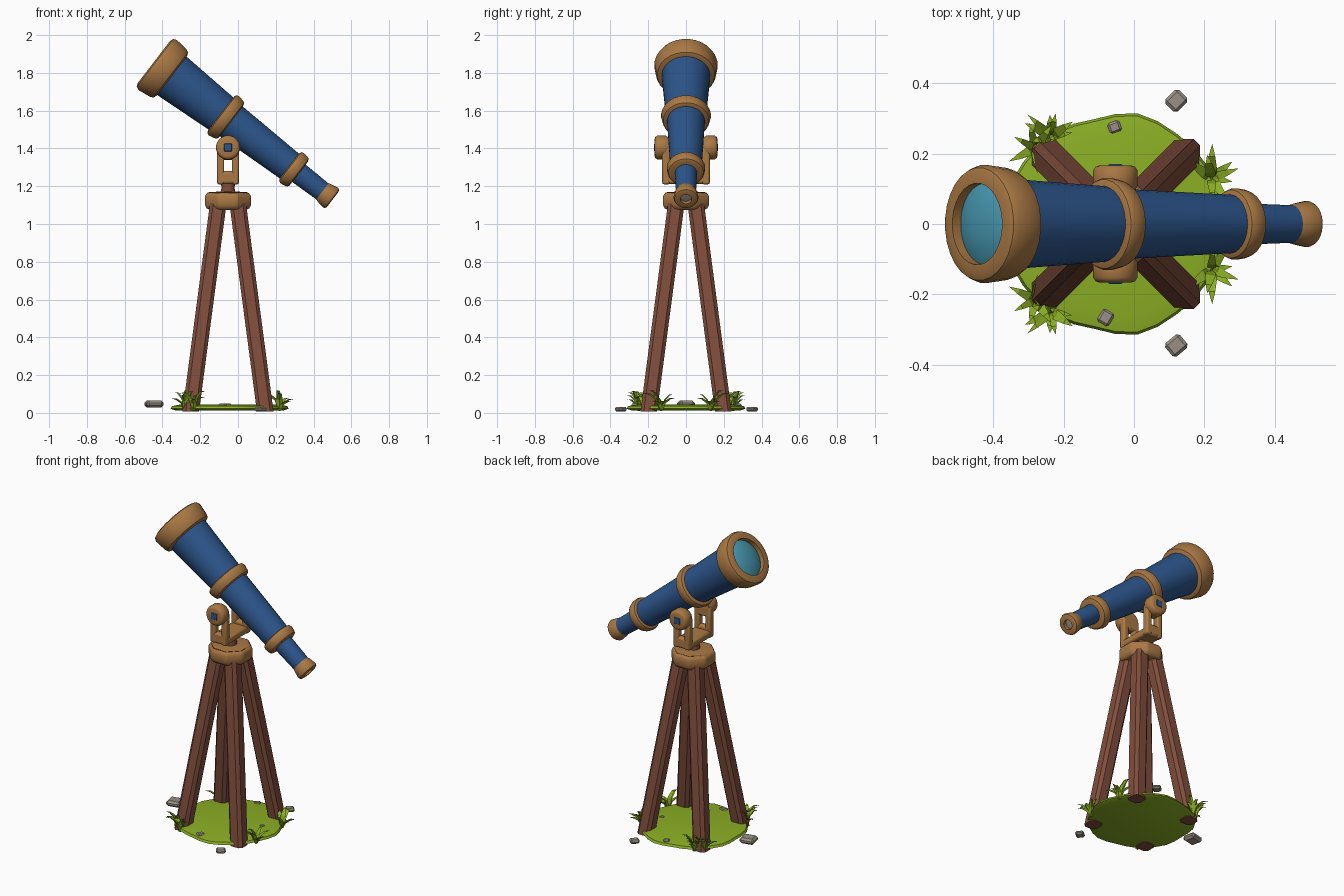
import bpy, bmesh, math, random
from mathutils import Matrix, Vector

if "Cube" in bpy.data.objects:
    bpy.data.objects.remove(bpy.data.objects["Cube"])

random.seed(4)
CX = -0.053          # tripod centre in x


def mat(name, rgb):
    m = bpy.data.materials.new(name)
    m.diffuse_color = (*rgb, 1)
    m.use_nodes = True
    m.node_tree.nodes["Principled BSDF"].inputs["Base Color"].default_value = m.diffuse_color
    return m


BLUE = mat("blue_paint", (0.025, 0.092, 0.26))
BRASS = mat("brass", (0.40, 0.19, 0.058))
WOOD = mat("red_brown_wood", (0.215, 0.075, 0.045))
GREEN = mat("grass_green", (0.26, 0.43, 0.018))
STONE = mat("grey_stone", (0.32, 0.28, 0.24))
GLASS = mat("cyan_glass", (0.065, 0.32, 0.45))


def finish(name, bm, material, bevel=0.0, smooth=True, segs=2):
    bmesh.ops.recalc_face_normals(bm, faces=bm.faces)
    me = bpy.data.meshes.new(name)
    bm.to_mesh(me)
    bm.free()
    ob = bpy.data.objects.new(name, me)
    bpy.context.collection.objects.link(ob)
    me.materials.append(material)
    if bevel:
        b = ob.modifiers.new("bevel", 'BEVEL')
        b.width, b.segments, b.limit_method = bevel, segs, 'ANGLE'
    if smooth:
        bpy.ops.object.select_all(action='DESELECT')
        ob.select_set(True)
        bpy.context.view_layer.objects.active = ob
        bpy.ops.object.shade_smooth_by_angle(angle=math.radians(40))
    return ob


def lathe(name, pts, material, m, segs=28, closed=True, bevel=0.0):
    """Revolve (along, radius) points about the local z axis of m."""
    bm = bmesh.new()
    rings = []
    for t, r in pts:
        if r < 1e-6:
            rings.append([bm.verts.new(m @ Vector((0, 0, t)))] * segs)
        else:
            rings.append([bm.verts.new(m @ Vector((r * math.cos(a), r * math.sin(a), t)))
                          for a in (2 * math.pi * (i + .5) / segs for i in range(segs))])
    pairs = list(zip(rings, rings[1:])) + ([(rings[-1], rings[0])] if closed else [])
    for a, b in pairs:
        for i in range(segs):
            j = (i + 1) % segs
            vs = list(dict.fromkeys((a[i], a[j], b[j], b[i])))
            if len(vs) > 2:
                bm.faces.new(vs)
    return finish(name, bm, material, bevel)


def box(name, centre, size, material, bevel=0.0):
    bm = bmesh.new()
    bmesh.ops.create_cube(bm, size=1, matrix=Matrix.Translation(centre) @ Matrix.Diagonal((*size, 1)))
    return finish(name, bm, material, bevel)


# Telescope, along its tilted axis (0 = middle ring)
AX = Matrix.Translation((-0.063, 0, 1.564)) @ Matrix.Rotation(math.radians(90 + 37.5), 4, 'Y')


def ring(name, t0, t1, r0, r1, inner, b=0.018):
    lathe(name, [(t0, inner), (t0, r0 - b), (t0 + b * .3, r0 - b * .3), (t0 + b, r0),
                 (t1 - b, r1), (t1 - b * .3, r1 - b * .3), (t1, r1 - b), (t1, inner)], BRASS, AX)


lathe("main_tube", [(-0.40, 0), (-0.40, 0.131), (0, 0.106), (0, 0)], BLUE, AX, closed=False)
lathe("middle_tube", [(-0.01, 0), (-0.01, 0.102), (0.455, 0.082), (0.455, 0)], BLUE, AX, closed=False)
lathe("eyepiece_tube", [(0.44, 0), (0.44, 0.06), (0.66, 0.053), (0.66, 0)], BLUE, AX, closed=False)
ring("objective_ring", -0.482, -0.362, 0.168, 0.160, 0.116, 0.026)
ring("middle_ring", -0.034, 0.034, 0.132, 0.126, 0.095)
ring("rear_ring", 0.422, 0.486, 0.102, 0.098, 0.05)
ring("eyepiece_ring", 0.638, 0.712, 0.058, 0.066, 0.03, 0.015)
lathe("objective_lens", [(-0.45, 0.12), (-0.465, 0.09), (-0.474, 0.045), (-0.477, 0)], GLASS, AX, closed=False)
lathe("eyepiece_lens", [(0.69, 0.034), (0.695, 0)], STONE, AX, closed=False)

# Fork mount
for s, side in ((-1, "front"), (1, "back")):
    for dx in (-0.039, 0.039):
        box(side + "_fork_post", (CX + dx, s * 0.105, 1.31), (0.038, 0.042, 0.20), BRASS, 0.01)
    box(side + "_fork_foot", (CX, s * 0.105, 1.246), (0.116, 0.042, 0.07), BRASS, 0.014)
    box(side + "_fork_top", (CX, s * 0.105, 1.375), (0.114, 0.042, 0.07), BRASS, 0.012)
    knob = Matrix.Translation((CX, 0, 1.405)) @ Matrix.Rotation(-s * math.pi / 2, 4, 'X')
    lathe(side + "_pivot_knob", [(0.085, 0), (0.085, 0.05), (0.108, 0.064), (0.152, 0.064),
                                 (0.163, 0.056), (0.166, 0.046), (0.166, 0)], BRASS, knob, 20, False)
    box(side + "_pivot_bolt", (CX, s * 0.165, 1.405), (0.04, 0.01, 0.04), BLUE, 0.003)
box("fork_base", (CX, 0, 1.235), (0.114, 0.23, 0.045), BRASS, 0.012)
UP = Matrix.Translation((CX, 0, 0))
lathe("mount_neck", [(1.14, 0), (1.14, 0.045), (1.19, 0.036), (1.235, 0.04), (1.235, 0)], WOOD, UP, 12, False)

# Tripod hub: rounded block
lathe("tripod_hub", [(1.075, 0), (1.075, 0.108), (1.083, 0.122), (1.10, 0.132), (1.145, 0.132),
                     (1.161, 0.124), (1.17, 0.108), (1.172, 0)], BRASS, UP, 8, False, 0.02)

# Four splayed legs with chamfered square section
for sx in (-1, 1):
    for sy in (-1, 1):
        bm = bmesh.new()
        h, c = 0.044, 0.018
        sec = [(h, -h + c), (h, h - c), (h - c, h), (-h + c, h),
               (-h, h - c), (-h, -h + c), (-h + c, -h), (h - c, -h)]
        lo, hi = [[bm.verts.new((CX + sx * o + x, sy * o + y, z)) for x, y in sec]
                  for o, z in ((0.197, 0.008), (0.05, 1.12))]
        bm.faces.new(lo)
        bm.faces.new(hi)
        for i in range(8):
            j = (i + 1) % 8
            bm.faces.new((lo[i], lo[j], hi[j], hi[i]))
        finish("leg_%s_%s" % ("left" if sx < 0 else "right", "front" if sy < 0 else "back"),
               bm, WOOD, 0, False)

# Grass mound
bm = bmesh.new()
N = 32
rim = [(0.285, 0.013), (0.312, 0.022), (0.305, 0.036), (0.26, 0.044)]
loops = []
for r, z in rim:
    loops.append([])
    for i in range(N):
        a = 2 * math.pi * i / N
        k = 1 + 0.018 * math.cos(5 * a) + 0.012 * math.cos(9 * a)
        loops[-1].append(bm.verts.new((CX + r * k * math.cos(a), r * k * math.sin(a), z)))
bm.faces.new(loops[0])
bm.faces.new(loops[-1])
for a, b in zip(loops, loops[1:]):
    for i in range(N):
        bm.faces.new((a[i], a[(i + 1) % N], b[(i + 1) % N], b[i]))
finish("grass_mound", bm, GREEN)


# Grass blades: tapered, drooping three-sided spikes
def blade(bm, x, y, ang, reach, height, w):
    out = Vector((math.cos(ang), math.sin(ang), 0))
    side = Vector((-out.y, out.x, 0))
    rows = []
    for t, wide in ((0, 0.8), (0.4, 1.0), (0.75, 0.6)):
        p = Vector((x, y, 0.015)) + out * reach * t ** 1.6 + Vector((0, 0, height * math.sin(t * 1.75)))
        rows.append([bm.verts.new(p + v) for v in
                     (side * w * wide, -side * w * wide, out * w * 0.5 * wide - Vector((0, 0, w * 0.4)))])
    tip = bm.verts.new(Vector((x, y, 0.015)) + out * reach + Vector((0, 0, height * 0.98)))
    for a, b in zip(rows, rows[1:]):
        for i in range(3):
            bm.faces.new((a[i], a[(i + 1) % 3], b[(i + 1) % 3], b[i]))
    for i in range(3):
        bm.faces.new((rows[-1][i], rows[-1][(i + 1) % 3], tip))
    bm.faces.new(rows[0])


tufts = [(-0.235, 0.25, 130, 9), (-0.28, 0.215, 160, 5), (0.22, 0.13, 30, 8)]   # x, y, heading, blades
plan = [(x, y, math.radians(d + (i / (n - 1) - .5) * 230 + random.uniform(-12, 12)),
         random.uniform(0.055, 0.10), random.uniform(0.045, 0.108), random.uniform(0.011, 0.016))
        for x, y, d, n in tufts for i in range(n)]
for s, side in ((-1, "front"), (1, "back")):
    bm = bmesh.new()
    for x, y, a, reach, height, w in plan:
        blade(bm, x, s * y, s * a, reach, height, w)
    finish(side + "_grass_blades", bm, GREEN, 0, False)

# Stones around and on the mound
stones = [(0.12, 0.35, 0.02, 0.055, 0.024, 45), (0.12, -0.345, 0.02, 0.055, 0.024, 40),
          (-0.445, 0.0, 0.047, 0.09, 0.036, 12), (-0.055, 0.275, 0.04, 0.036, 0.018, 20),
          (-0.08, -0.265, 0.04, 0.042, 0.018, 60), (0.15, 0.03, 0.04, 0.03, 0.016, 10)]
for x, y, z, w, h, rot in stones:
    bm = bmesh.new()
    bmesh.ops.create_cube(bm, size=1, matrix=Matrix.Translation((x, y, z))
                          @ Matrix.Rotation(math.radians(rot), 4, 'Z') @ Matrix.Diagonal((w, w * 0.9, h, 1)))
    finish("stone", bm, STONE, min(0.012, h * 0.35), False, 1)
